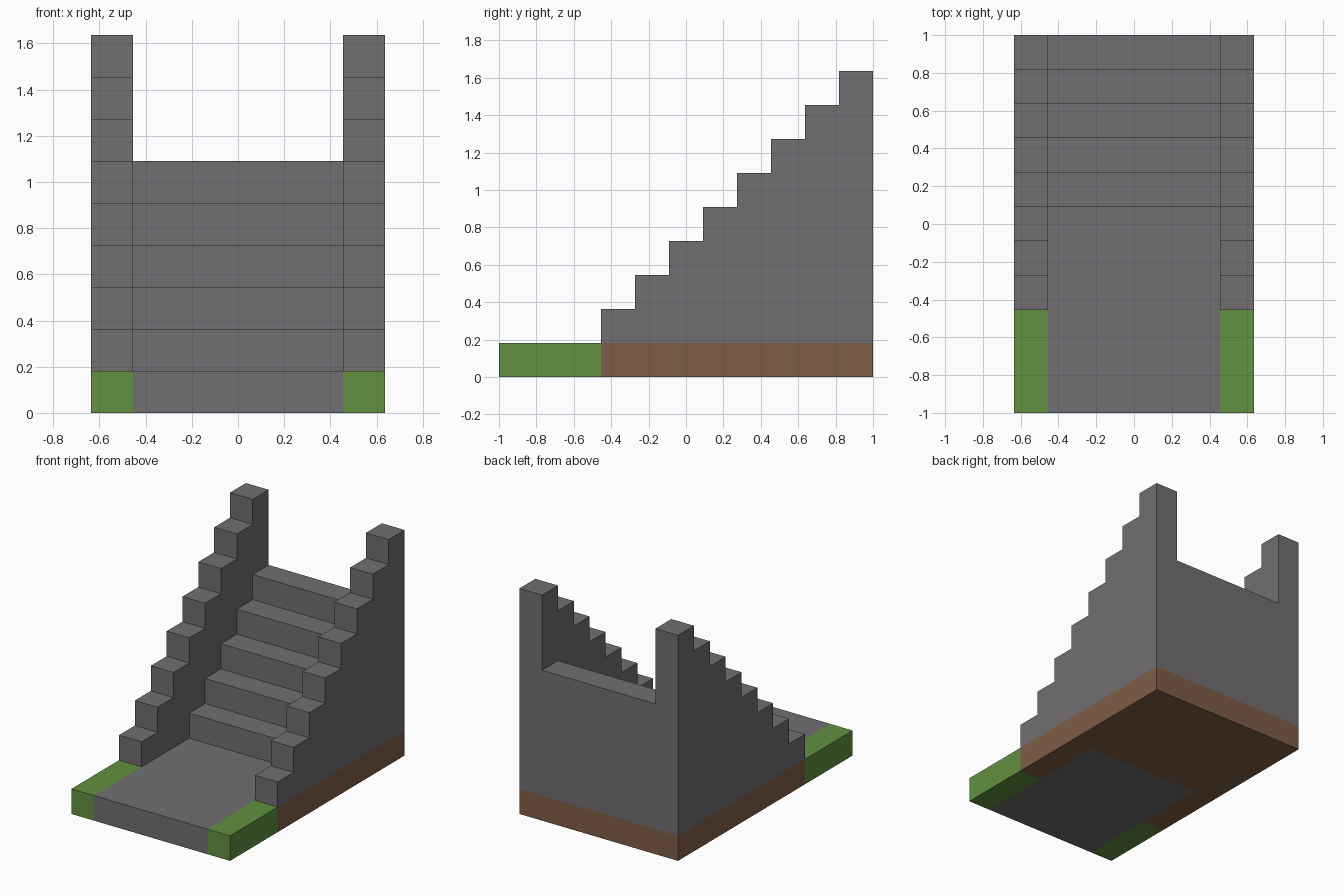
import bpy
import bmesh
from mathutils import Vector

cube = bpy.data.objects.get("Cube")
if cube:
    bpy.data.objects.remove(cube, do_unlink=True)

U = 2 / 11                      # one block
W, D = 7 * U, 11 * U            # overall width and depth
LEFT, FRONT = W / 2, -D / 2


def material(name, rgb):
    m = bpy.data.materials.new(name)
    m.use_nodes = True
    color = (*rgb, 1)
    m.diffuse_color = color
    m.node_tree.nodes["Principled BSDF"].inputs["Base Color"].default_value = color
    return m


stone = material("grey stone", (0.164, 0.157, 0.165))
grass = material("green grass", (0.122, 0.279, 0.051))
earth = material("brown earth", (0.209, 0.109, 0.061))


def prism(name, points, sweep, mat):
    """Extrude a closed outline along the sweep vector."""
    bm = bmesh.new()
    face = bm.faces.new([bm.verts.new(p) for p in points])
    new = bmesh.ops.extrude_face_region(bm, geom=[face])["geom"]
    verts = [v for v in new if isinstance(v, bmesh.types.BMVert)]
    bmesh.ops.translate(bm, verts=verts, vec=Vector(sweep))
    bmesh.ops.recalc_face_normals(bm, faces=bm.faces)
    mesh = bpy.data.meshes.new(name)
    bm.to_mesh(mesh)
    bm.free()
    mesh.materials.append(mat)
    obj = bpy.data.objects.new(name, mesh)
    bpy.context.collection.objects.link(obj)
    return obj


def slab(name, outline, mat):
    """Ground layer, one block high, from a plan outline in blocks."""
    pts = [(x * U - LEFT, y * U + FRONT, 0) for x, y in outline]
    return prism(name, pts, (0, 0, U), mat)


def stairs(name, x, width, first, mat):
    """Stepped side profile rising one block per step to the back."""
    outline = [(11, 1), (first, 1)]
    for i in range(11 - first):
        outline += [(first + i, i + 2), (first + i + 1, i + 2)]
    pts = [(x * U - LEFT, y * U + FRONT, z * U) for y, z in outline]
    return prism(name, pts, (width * U, 0, 0), mat)


# Ground layer: stone path, grass verges and the earth around them
slab("path", [(1, 0), (6, 0), (6, 6), (1, 6)], stone)
slab("earth_base", [(0, 3), (1, 3), (1, 6), (6, 6), (6, 3),
                    (7, 3), (7, 11), (0, 11)], earth)
for side, x in (("right", 0), ("left", 6)):
    slab(side + "_grass", [(x, 0), (x + 1, 0), (x + 1, 3), (x, 3)], grass)
    # Stepped side walls
    stairs(side + "_wall", x, 1, 3, stone)

# Central staircase
stairs("staircase", 1, 5, 6, stone)
